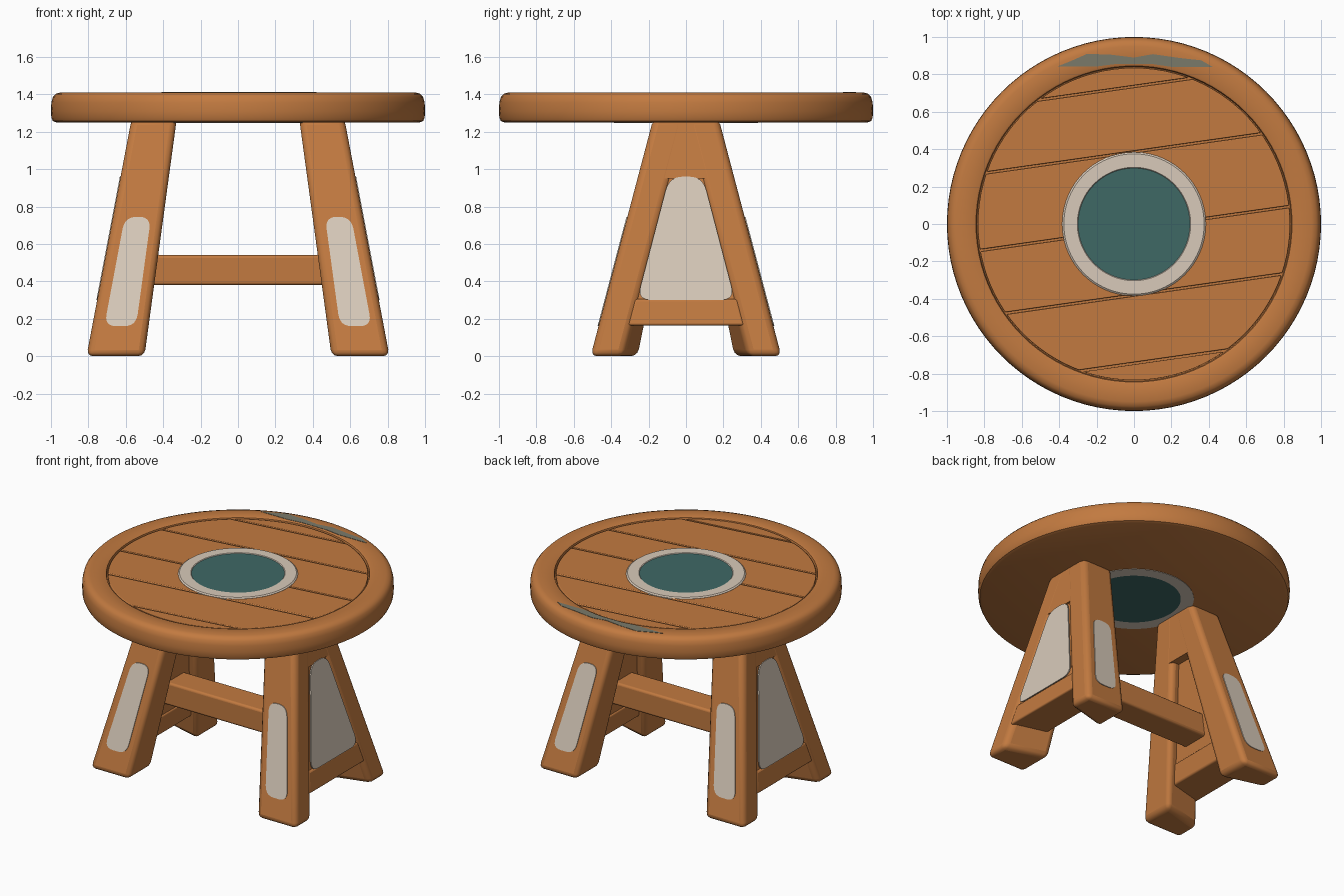
import bpy, bmesh, math
from mathutils import Vector

if "Cube" in bpy.data.objects:
    bpy.data.objects.remove(bpy.data.objects["Cube"])


def material(name, rgb):
    m = bpy.data.materials.new(name)
    m.diffuse_color = [(c / 255 / 12.92 if c < 10 else ((c / 255 + 0.055) / 1.055) ** 2.4) for c in rgb] + [1]
    m.use_nodes = True
    m.node_tree.nodes["Principled BSDF"].inputs["Base Color"].default_value = m.diffuse_color
    return m


WOOD = material("warm wood", (194, 122, 64))
CREAM = material("cream inlay", (216, 202, 186))
TEAL = material("dark teal", (62, 104, 101))
GREY = material("grey worn paint", (122, 122, 106))


def finish(bm, name, mat, bevel=0.0):
    bmesh.ops.recalc_face_normals(bm, faces=bm.faces)
    me = bpy.data.meshes.new(name)
    bm.to_mesh(me)
    bm.free()
    me.materials.append(mat)
    ob = bpy.data.objects.new(name, me)
    bpy.context.collection.objects.link(ob)
    if bevel:
        b = ob.modifiers.new("soft edges", 'BEVEL')
        b.width, b.segments, b.limit_method = bevel, 3, 'ANGLE'
    bpy.ops.object.select_all(action='DESELECT')
    ob.select_set(True)
    bpy.context.view_layer.objects.active = ob
    bpy.ops.object.shade_smooth_by_angle(angle=math.radians(35))
    return ob


def lathe(name, profile, mat, steps=96, closed=False):
    bm = bmesh.new()
    vs = [bm.verts.new((r, 0, z)) for r, z in profile]
    pairs = list(zip(vs, vs[1:] + (vs[:1] if closed else [])))[:len(vs) if closed else len(vs) - 1]
    edges = [bm.edges.new(p) for p in pairs]
    bmesh.ops.spin(bm, geom=vs + edges, cent=(0, 0, 0), axis=(0, 0, 1), angle=math.tau, steps=steps)
    bmesh.ops.remove_doubles(bm, verts=bm.verts, dist=1e-4)
    return finish(bm, name, mat)


def loft(name, lower, upper, mat, bevel=0.0):
    """Solid between two matching outlines."""
    bm = bmesh.new()
    a = [bm.verts.new(p) for p in lower]
    b = [bm.verts.new(p) for p in upper]
    n = len(a)
    bm.faces.new(a)
    bm.faces.new(b)
    for i in range(n):
        bm.faces.new((a[i], a[(i + 1) % n], b[(i + 1) % n], b[i]))
    return finish(bm, name, mat, bevel)


def rounded(corners, radius, steps=6):
    """Outline with its corners rounded."""
    pts = []
    for i, c in enumerate(corners):
        c = Vector(c)
        p = c + (Vector(corners[i - 1]) - c).normalized() * radius
        q = c + (Vector(corners[(i + 1) % len(corners)]) - c).normalized() * radius
        for k in range(steps + 1):
            t = k / steps
            pts.append(p * (1 - t) ** 2 + c * 2 * t * (1 - t) + q * t * t)
    return pts


# Tabletop with rounded rim and a shallow bed for the planks
lathe("tabletop", [(0, 1.25), (0.972, 1.25), (0.99, 1.257), (0.998, 1.275), (1.0, 1.31), (0.998, 1.355),
                   (0.99, 1.385), (0.975, 1.402), (0.95, 1.41), (0.855, 1.41), (0.845, 1.405),
                   (0.84, 1.385), (0, 1.385)], WOOD)

# Planks: slices of a disc along slanted grooves
slope = 0.142
normal = Vector((-slope, 1, 0)).normalized()
cuts = [-1.1, -0.745, -0.38, -0.025, 0.385, 0.735, 1.1]
for i, (lo, hi) in enumerate(zip(cuts, cuts[1:])):
    bm = bmesh.new()
    bmesh.ops.create_circle(bm, cap_ends=True, segments=96, radius=0.835)
    for y, d, sign in ((lo, 0.006, -1), (hi, -0.006, 1)):
        bmesh.ops.bisect_plane(bm, geom=bm.verts[:] + bm.edges[:] + bm.faces[:],
                               plane_co=(0, y + d, 0), plane_no=normal * sign, clear_outer=True)
    bmesh.ops.translate(bm, verts=bm.verts, vec=(0, 0, 1.38))
    ext = bmesh.ops.extrude_face_region(bm, geom=bm.faces[:])["geom"]
    bmesh.ops.translate(bm, verts=[v for v in ext if isinstance(v, bmesh.types.BMVert)], vec=(0, 0, 0.022))
    finish(bm, f"plank_{i + 1}", WOOD, 0.005)

# Centre inlay, seen from above and below
lathe("inlay_ring", [(0.298, 1.38), (0.298, 1.405), (0.303, 1.41), (0.375, 1.41), (0.384, 1.403), (0.384, 1.38)],
      CREAM, closed=True)
lathe("inlay_disc", [(0, 1.406), (0.3, 1.406), (0.3, 1.38), (0, 1.38)], TEAL)
lathe("underside_ring", [(0.3, 1.252), (0.3, 1.247), (0.384, 1.247), (0.384, 1.252)], CREAM, closed=True)
lathe("underside_disc", [(0, 1.247), (0.3, 1.247), (0.3, 1.252), (0, 1.252)], TEAL)

# Worn paint patch on the back of the rim
patch = [(-0.41, 0.842), (-0.34, 0.87), (-0.25, 0.91), (-0.12, 0.905), (0, 0.89), (0.1, 0.908), (0.24, 0.888),
         (0.36, 0.875), (0.42, 0.84), (0.2, 0.84), (0.1, 0.855), (-0.1, 0.855), (-0.2, 0.842)]
loft("worn_patch", [(x, y, 1.405) for x, y in patch], [(x, y, 1.412) for x, y in patch], GREY)


# Sloping planes of the leg frames
def x_out(z): return 0.81 - 0.19 * z
def x_in(z): return 0.50 - 0.136 * z
def y_out(z): return 0.51 - 0.264 * z
def y_gap(z): return 0.335 - 0.264 * z


def block(name, s, z0, z1, outset, inset, half, bevel):
    """Slanted block centred on y = 0 that follows the frame's slope."""
    rows = []
    for z in (z0, z1):
        a, b, h = s * (x_out(z) - outset), s * (x_in(z) + inset), half(z)
        rows.append([(a, -h, z), (a, h, z), (b, h, z), (b, -h, z)])
    loft(name, *rows, WOOD, bevel)


for s, side in ((-1, "left"), (1, "right")):
    for t, end in ((-1, "front"), (1, "back")):
        # Leg
        rows = []
        for z in (0, 1.27):
            a, b, o = s * x_out(z), s * x_in(z), t * y_out(z)
            rows.append([(a, o, z), (b, o, z), (b, t * (0.25 - 0.197 * z), z), (a, t * y_gap(z), z)])
        loft(f"{end}_{side}_leg", *rows, WOOD, 0.035)
        # Leg inlay
        shape = rounded([(0.545, 0.16), (0.715, 0.16), (0.605, 0.745), (0.465, 0.745)], 0.065)
        loft(f"{end}_{side}_leg_inlay", [(s * x, t * (y_out(z) - 0.004), z) for x, z in shape],
             [(s * x, t * (y_out(z) + 0.005), z) for x, z in shape], CREAM)
    # Frame between the legs
    block(f"{side}_frame_cap", s, 0.95, 1.27, 0.001, 0.001, lambda z: y_out(z) - 0.035, 0)
    block(f"{side}_frame_panel", s, 0.27, 1.0, 0.015, 0.06, lambda z: y_gap(z) + 0.03, 0)
    block(f"{side}_crossbar", s, 0.165, 0.305, 0.003, 0.05, lambda z: y_gap(z) + 0.02, 0.012)
    # Frame inlay
    shape = rounded([(-0.262, 0.3), (0.262, 0.3), (0.09, 0.96), (-0.09, 0.96)], 0.075)
    loft(f"{side}_frame_inlay", [(s * (x_out(z) - 0.004), y, z) for y, z in shape],
         [(s * (x_out(z) + 0.004), y, z) for y, z in shape], CREAM)

# Stretcher joining the two frames
loft("stretcher", [(x, y, 0.38) for x, y in ((-0.54, -0.1), (0.54, -0.1), (0.54, 0.1), (-0.54, 0.1))],
     [(x, y, 0.54) for x, y in ((-0.54, -0.1), (0.54, -0.1), (0.54, 0.1), (-0.54, 0.1))], WOOD, 0.015)
